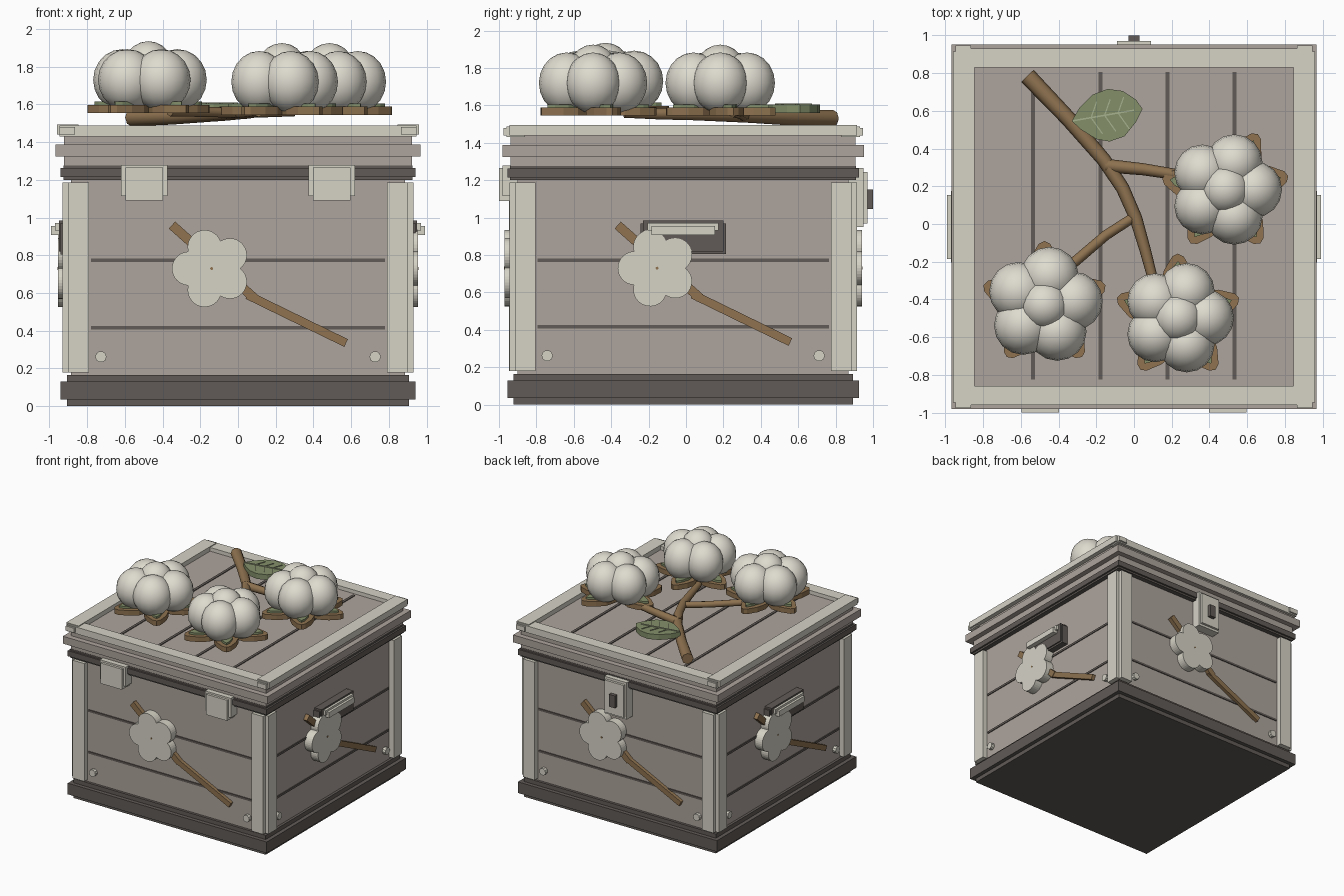
import bpy, bmesh, math
from mathutils import Matrix, Vector

if "Cube" in bpy.data.objects:
    bpy.data.objects.remove(bpy.data.objects["Cube"])

def material(name, r, g, b):
    m = bpy.data.materials.new(name)
    lin = [((v / 255 + 0.055) / 1.055) ** 2.4 for v in (r, g, b)]
    m.diffuse_color = (*lin, 1)
    m.use_nodes = True
    m.node_tree.nodes["Principled BSDF"].inputs["Base Color"].default_value = m.diffuse_color
    return m

WOOD = material("weathered wood", 174, 164, 156)
DARK = material("dark trim", 97, 91, 87)
PALE = material("pale trim", 214, 211, 198)
CREAM = material("cream petal", 222, 219, 207)
BROWN = material("twig brown", 142, 114, 80)
GREEN = material("leaf green", 132, 144, 106)
VEIN = material("leaf vein", 168, 178, 142)

CENTRE = Matrix.Translation((0, -0.015, 0))
UPRIGHT = Matrix.Rotation(math.pi / 2, 4, 'X')   # drawing plane x,y becomes x,z facing -y

def side(k):
    return CENTRE @ Matrix.Rotation(k * math.pi / 2, 4, 'Z')

def finish(name, bm, mat, M, smooth=False):
    bm.transform(M)
    bmesh.ops.recalc_face_normals(bm, faces=bm.faces)
    for f in bm.faces:
        f.smooth = smooth
    me = bpy.data.meshes.new(name)
    bm.to_mesh(me)
    bm.free()
    me.materials.append(mat)
    ob = bpy.data.objects.new(name, me)
    bpy.context.collection.objects.link(ob)
    return ob

def box(name, x, y, z, mat, M=CENTRE):
    bm = bmesh.new()
    bmesh.ops.create_cube(bm, size=1)
    for v in bm.verts:
        for i, (a, b) in enumerate((x, y, z)):
            v.co[i] = a if v.co[i] < 0 else b
    return finish(name, bm, mat, M)

def slab(name, h, z, mat):
    return box(name, (-h, h), (-h, h), z, mat)

def prism(name, pts, lo, hi, mat, M=Matrix()):
    bm = bmesh.new()
    f = bm.faces.new([bm.verts.new((x, y, lo)) for x, y in pts])
    ext = bmesh.ops.extrude_face_region(bm, geom=[f])["geom"]
    for v in ext:
        if isinstance(v, bmesh.types.BMVert):
            v.co.z = hi
    return finish(name, bm, mat, M)

def strip(p, q, w):
    p, q = Vector(p), Vector(q)
    d = (q - p).normalized() * w / 2
    n = Vector((-d.y, d.x))
    return [p - n, q - n, q + n, p + n]

def ring(cx, cy, r, n):
    return [(cx + r * math.cos(2 * math.pi * i / n), cy + r * math.sin(2 * math.pi * i / n)) for i in range(n)]

def sphere(name, loc, rx, rz, mat, seg=16, rings=10):
    bm = bmesh.new()
    bmesh.ops.create_uvsphere(bm, u_segments=seg, v_segments=rings, radius=1)
    return finish(name, bm, mat, Matrix.Translation(loc) @ Matrix.Diagonal((rx, rx, rz, 1)), True)

def branch(name, pts):
    cu = bpy.data.curves.new(name, 'CURVE')
    cu.dimensions = '3D'
    cu.bevel_depth = 1
    cu.bevel_resolution = 2
    cu.use_fill_caps = True
    s = cu.splines.new('POLY')
    s.points.add(len(pts) - 1)
    for p, (x, y, z, r) in zip(s.points, pts):
        p.co = (x, y, z, 1)
        p.radius = r
    cu.materials.append(BROWN)
    ob = bpy.data.objects.new(name, cu)
    bpy.context.collection.objects.link(ob)
    bpy.ops.object.select_all(action='DESELECT')
    ob.select_set(True)
    bpy.context.view_layer.objects.active = ob
    bpy.ops.object.convert(target='MESH')
    bpy.ops.object.shade_smooth_by_angle(angle=math.radians(50))

# Crate body, base and lid
slab("base", 0.907, (0, 0.165), DARK)
slab("base_band", 0.94, (0.035, 0.13), DARK)
slab("body", 0.885, (0.16, 1.21), WOOD)
slab("collar", 0.925, (1.2, 1.275), DARK)
slab("collar_band", 0.94, (1.215, 1.262), DARK)
slab("lid", 0.922, (1.27, 1.455), WOOD)
slab("lid_band", 0.967, (1.325, 1.388), WOOD)

# Lid rails and top grooves
for s in (-1, 1):
    def span(a, b):
        return (min(s * a, s * b), max(s * a, s * b))
    box("lid_rail_x", (-0.945, 0.945), span(0.845, 0.945), (1.43, 1.487), PALE)
    box("lid_rail_y", span(0.845, 0.96), (-0.93, 0.93), (1.44, 1.494), PALE)
    box("lid_rail_y_lower", span(0.865, 0.945), (-0.96, 0.96), (1.44, 1.48), PALE)
for x in (-0.535, -0.177, 0.177, 0.533):
    box("lid_groove", (x - 0.011, x + 0.011), (-0.81, 0.82), (1.45, 1.461), DARK)

# Decoration shared by the four walls
blossom = []
for i in range(80):
    t = 2 * math.pi * i / 80
    d = (t - math.radians(36) + math.pi / 5) % (2 * math.pi / 5) - math.pi / 5
    r = 0.12 * math.cos(d) + math.sqrt(0.09 ** 2 - (0.12 * math.sin(d)) ** 2)
    blossom.append((-0.14 + r * math.cos(t), 0.73 + r * math.sin(t)))
for k in range(4):
    M = side(k)
    F = M @ UPRIGHT
    box("corner_post_a", (0.825, 0.93), (-0.9, -0.79), (0.18, 1.187), PALE, M)
    box("corner_post_b", (0.79, 0.9), (-0.93, -0.825), (0.18, 1.187), PALE, M)
    for z in (0.417, 0.773):
        box("wall_groove", (-0.78, 0.78), (-0.892, -0.88), (z - 0.009, z + 0.009), DARK, M)
    for x in (-0.727, 0.727):
        prism("stud", ring(x, 0.262, 0.03, 10), 0.88, 0.915, PALE, F)
    prism("wall_twig_upper", strip((-0.35, 0.96), (0.09, 0.57), 0.05), 0.88, 0.92, BROWN, F)
    prism("wall_twig_lower", strip((0.05, 0.59), (0.573, 0.335), 0.045), 0.88, 0.915, BROWN, F)
    prism("wall_blossom", blossom, 0.88, 0.955, PALE, F)
    prism("wall_blossom_eye", ring(-0.14, 0.73, 0.008, 8), 0.95, 0.958, BROWN, F)

# Handles on left and right walls
for k in (1, 3):
    M = side(k)
    box("handle_plate", (-0.228, 0.228), (-0.94, -0.88), (0.805, 0.97), DARK, M)
    box("handle_plate_top", (-0.215, 0.215), (-0.95, -0.88), (0.82, 0.985), DARK, M)
    box("handle_grip", (-0.17, 0.17), (-0.99, -0.93), (0.908, 0.955), PALE, M)
    box("handle_grip_cap", (-0.19, 0.19), (-0.97, -0.93), (0.932, 0.972), PALE, M)

# Front hinges and back latch
for x in (-0.497, 0.497):
    box("hinge", (x - 0.122, x + 0.122), (-0.965, -0.88), (1.115, 1.28), PALE)
    box("hinge_face", (x - 0.1, x + 0.1), (-0.985, -0.88), (1.09, 1.265), PALE)
B = side(2)
box("latch", (-0.09, 0.09), (-0.985, -0.88), (0.97, 1.245), PALE, B)
box("latch_back", (-0.105, 0.105), (-0.965, -0.88), (0.95, 1.265), PALE, B)
box("latch_slot", (-0.028, 0.028), (-1.015, -0.97), (1.045, 1.15), DARK, B)

# Branches lying on the lid
branch("main_branch", [(-0.565, 0.785, 1.53, 0.046), (-0.35, 0.56, 1.535, 0.042), (-0.16, 0.34, 1.545, 0.038),
                       (-0.06, 0.19, 1.55, 0.036), (0.01, 0.03, 1.555, 0.034), (0.06, -0.14, 1.555, 0.03),
                       (0.11, -0.33, 1.56, 0.026)])
branch("right_branch", [(-0.15, 0.31, 1.55, 0.036), (0.05, 0.29, 1.56, 0.032), (0.3, 0.25, 1.565, 0.028)])
branch("left_branch", [(0.005, 0.04, 1.555, 0.026), (-0.15, -0.06, 1.56, 0.027), (-0.36, -0.24, 1.565, 0.028)])

# Leaf with veins
leaf = [(-0.33, 0.545), (-0.29, 0.615), (-0.22, 0.685), (-0.14, 0.716), (-0.06, 0.705), (0.01, 0.66), (0.045, 0.61),
        (0.01, 0.54), (-0.05, 0.465), (-0.13, 0.437), (-0.2, 0.45), (-0.28, 0.5)]
prism("leaf", leaf, 1.56, 1.605, GREEN)
a, b = Vector((-0.325, 0.547)), Vector((0.0, 0.603))
prism("leaf_midrib", strip(a, b, 0.008), 1.6, 1.611, VEIN)
for t in (0.3, 0.52, 0.74):
    for s in (-1, 1):
        p = a.lerp(b, t)
        q = p + Vector((0.045 - s * 0.015, s * 0.085))
        prism("leaf_vein", strip(p, q, 0.006), 1.6, 1.61, VEIN)

# Puffy blossoms with five petals and five sepals each
star = [90 + 72 * i for i in range(5)]
for cx, cy, R, turn, base, sepals in (
        (-0.475, -0.43, 0.311, 8, 1.555, star),
        (0.233, -0.497, 0.297, 0, 1.545, star),
        (0.485, 0.183, 0.3, 0, 1.545, [60, 12, -57, -123, 170])):
    h = R / 2
    for i in range(5):
        t = math.radians(turn + 72 * i)
        sphere("petal", (cx + h * math.cos(t), cy + h * math.sin(t), base + 0.175), h, 0.163, CREAM)
    sphere("blossom_heart", (cx, cy, base + 0.248), 0.13, 0.132, CREAM)
    for ang in sepals:
        M = Matrix.Translation((cx, cy, 0)) @ Matrix.Rotation(math.radians(ang), 4, 'Z')
        prism("sepal", [(0, -0.05), (0.17, -0.095), (0.25, -0.075), (0.325, -0.03), (0.34, 0),
                        (0.325, 0.03), (0.25, 0.075), (0.17, 0.095), (0, 0.05)], base, base + 0.043, BROWN, M)
        prism("sepal_moss", [(0.1, -0.04), (0.2, -0.05), (0.27, -0.025), (0.3, 0), (0.27, 0.025),
                             (0.2, 0.05), (0.1, 0.04)], base + 0.04, base + 0.06, GREEN, M)
